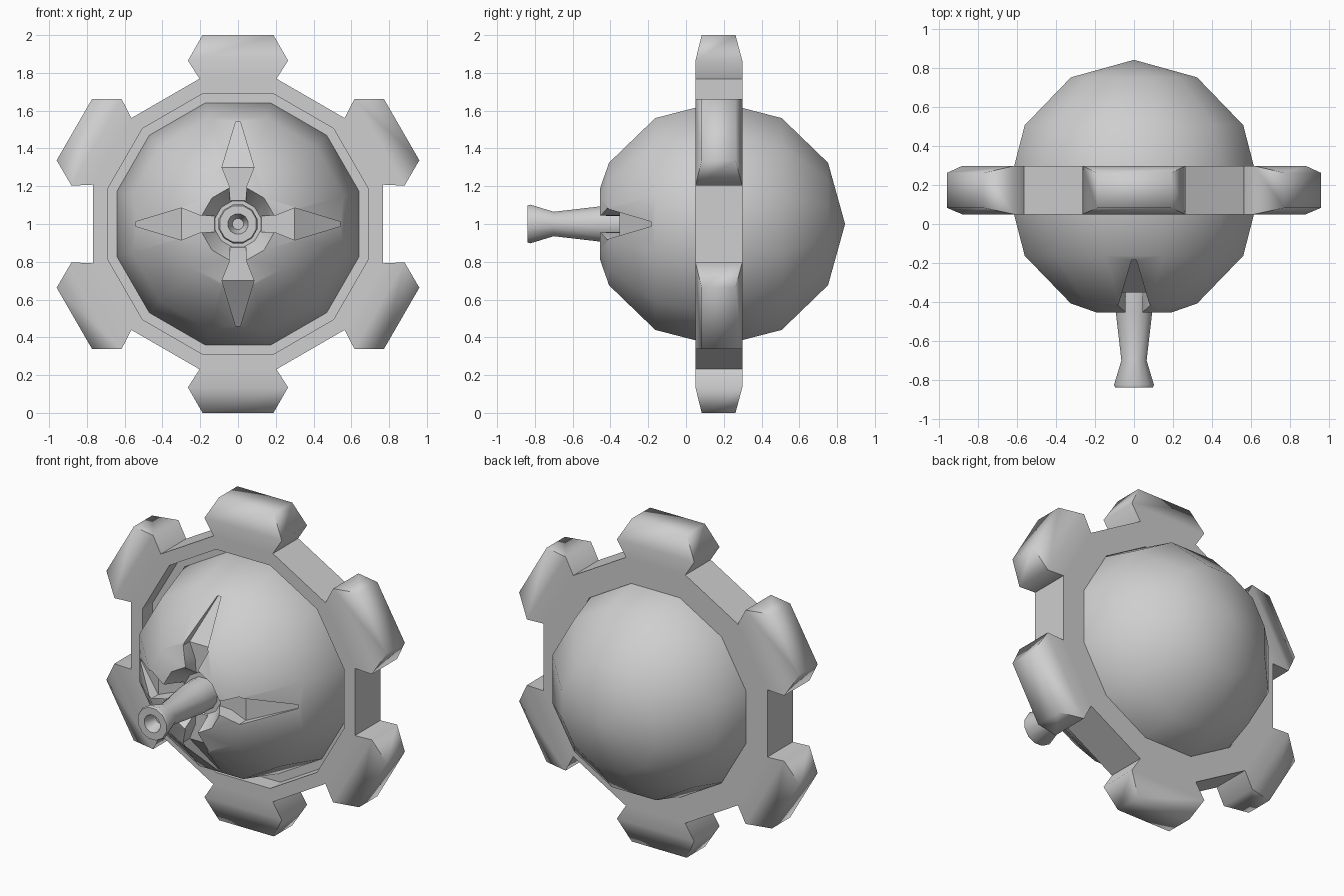
import bpy, bmesh, math
from mathutils import Matrix, Vector

cube = bpy.data.objects.get("Cube")
if cube:
    bpy.data.objects.remove(cube, do_unlink=True)

GREY = (0.62, 0.62, 0.62, 1.0)
mat = bpy.data.materials.new("light_grey")
mat.use_nodes = True
mat.diffuse_color = GREY
mat.node_tree.nodes["Principled BSDF"].inputs["Base Color"].default_value = GREY

CENTRE = Vector((0, 0, 1))


def finish(name, bm):
    """Turn a bmesh into a named object standing at the hub height."""
    bmesh.ops.recalc_face_normals(bm, faces=bm.faces)
    mesh = bpy.data.meshes.new(name)
    bm.to_mesh(mesh)
    bm.free()
    mesh.materials.append(mat)
    obj = bpy.data.objects.new(name, mesh)
    obj.location = CENTRE
    bpy.context.collection.objects.link(obj)
    return obj


def smooth(obj, degrees):
    bpy.ops.object.select_all(action='DESELECT')
    obj.select_set(True)
    bpy.context.view_layer.objects.active = obj
    bpy.ops.object.shade_smooth_by_angle(angle=math.radians(degrees))


def lathe(name, profile, sides=12, closed=False):
    """Spin (radius, y) points around the y axis."""
    bm = bmesh.new()
    rings = []
    for r, y in profile:
        if r == 0:
            rings.append([bm.verts.new((0, y, 0))] * sides)
        else:
            angles = [2 * math.pi * (i + 0.5) / sides for i in range(sides)]
            rings.append([bm.verts.new((r * math.cos(a), y, r * math.sin(a))) for a in angles])
    pairs = list(zip(rings, rings[1:]))
    if closed:
        pairs.append((rings[-1], rings[0]))
    for a, b in pairs:
        for i in range(sides):
            j = (i + 1) % sides
            bm.faces.new(list(dict.fromkeys((a[i], a[j], b[j], b[i]))))
    return finish(name, bm)


def loft(bm, sections, turn):
    """Join rectangles (radius, half width, front y, back y), turned about y."""
    rot = Matrix.Rotation(turn, 3, 'Y')
    loops = []
    for r, w, f, b in sections:
        corners = ((-w, f, r), (w, f, r), (w, b, r), (-w, b, r))
        loops.append([bm.verts.new(rot @ Vector(c)) for c in corners])
    for a, b in zip(loops, loops[1:]):
        for i in range(4):
            j = (i + 1) % 4
            bm.faces.new((a[i], a[j], b[j], b[i]))
    bm.faces.new(loops[0])
    bm.faces.new(loops[-1])


# Ball with a funnel pocket at the front
R, CY = 0.67, 0.172
profile = [(0, CY + R)]
for deg in (30, 60, 90, 120, 150):
    a = math.radians(deg)
    profile.append((R * math.sin(a), CY + R * math.cos(a)))
profile += [(0.195, -0.455), (0.125, -0.345), (0, -0.345)]
ball = lathe("ball", profile)

# Four diamond slots cut around the pocket
bm = bmesh.new()
for i in range(4):
    loft(bm, [(0.08, 0.04, -0.6, -0.352), (0.2, 0.045, -0.6, -0.352),
              (0.3, 0.085, -0.6, -0.352), (0.54, 0.012, -0.6, -0.172)],
         i * math.pi / 2)
cutter = finish("slot_cutter", bm)
cutter.hide_render = True
bpy.context.view_layer.objects.active = ball
mod = ball.modifiers.new("slots", 'BOOLEAN')
mod.operation = 'DIFFERENCE'
mod.solver = 'EXACT'
mod.object = cutter
bpy.ops.object.modifier_apply(modifier=mod.name)
bpy.data.objects.remove(cutter, do_unlink=True)
smooth(ball, 35)

# Flat collar with a stepped hole around the ball
collar = lathe("collar", [(0.715, 0.05), (0.795, 0.05), (0.795, 0.298),
                          (0.64, 0.298), (0.66, 0.15), (0.715, 0.15)], closed=True)

# Six flared teeth at the collar corners
bm = bmesh.new()
for i in range(6):
    loft(bm, [(0.75, 0.2, 0.05, 0.298), (0.768, 0.203, 0.05, 0.298),
              (0.865, 0.265, 0.05, 0.298), (1.0, 0.188, 0.083, 0.262)],
         i * math.pi / 3)
smooth(finish("teeth", bm), 80)

# Flared nozzle with a bore in its tip
nozzle = lathe("nozzle", [(0, -0.33), (0.1, -0.33), (0.097, -0.45), (0.067, -0.70),
                          (0.106, -0.825), (0.1, -0.84), (0.055, -0.84),
                          (0.03, -0.76), (0, -0.76)])
smooth(nozzle, 40)
